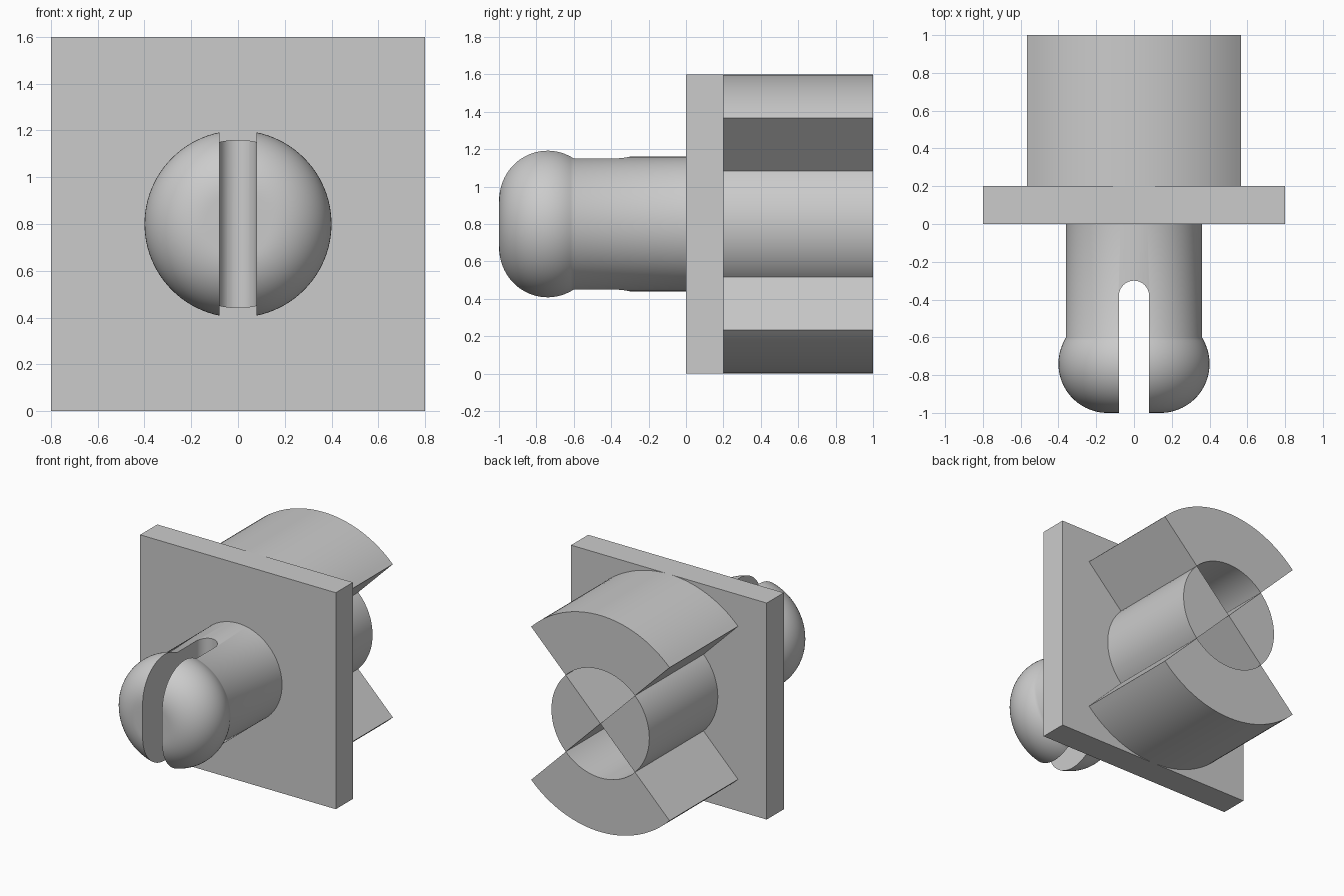
import bpy, bmesh
from math import sin, cos, pi, radians
from mathutils import Vector, Matrix

if "Cube" in bpy.data.objects:
    bpy.data.objects.remove(bpy.data.objects["Cube"], do_unlink=True)

MID = 0.8  # height of the main axis
GREY = (0.6, 0.6, 0.6, 1.0)
grey = bpy.data.materials.new("plain_grey")
grey.use_nodes = True
grey.diffuse_color = GREY
grey.node_tree.nodes["Principled BSDF"].inputs["Base Color"].default_value = GREY


def finish(name, bm):
    bmesh.ops.recalc_face_normals(bm, faces=bm.faces)
    mesh = bpy.data.meshes.new(name)
    bm.to_mesh(mesh)
    bm.free()
    mesh.materials.append(grey)
    obj = bpy.data.objects.new(name, mesh)
    bpy.context.collection.objects.link(obj)
    return obj


def select(obj):
    bpy.ops.object.select_all(action='DESELECT')
    obj.select_set(True)
    bpy.context.view_layer.objects.active = obj


def smooth(obj):
    select(obj)
    bpy.ops.object.shade_smooth_by_angle(angle=radians(30))


def prism(name, points, offset):
    bm = bmesh.new()
    face = bm.faces.new([bm.verts.new(p) for p in points])
    grown = bmesh.ops.extrude_face_region(bm, geom=[face])
    verts = [v for v in grown["geom"] if isinstance(v, bmesh.types.BMVert)]
    bmesh.ops.translate(bm, verts=verts, vec=Vector(offset))
    return finish(name, bm)


def arc(radius, start, end, steps):
    angles = [start + (end - start) * i / steps for i in range(steps + 1)]
    return [(radius * cos(a), radius * sin(a)) for a in angles]


# Square flange
bm = bmesh.new()
bmesh.ops.create_cube(bm, size=1, matrix=Matrix.Translation((0, 0.1, MID))
                      @ Matrix.Diagonal((1.6, 0.2, 1.6, 1)))
finish("square_flange", bm)


# Rear coupling: hollow jaws above and below, solid quarters at the sides
def rear_sector(name, outline):
    smooth(prism(name, [(x, 0.2, MID + z) for x, z in outline], (0, 0.8, 0)))


for name, centre in (("upper_jaw", pi / 2), ("lower_jaw", -pi / 2)):
    a, b = centre - pi / 4, centre + pi / 4
    rear_sector(name, arc(0.8, a, b, 32) + arc(0.4, b, a, 32))
for name, centre in (("left_core", 0), ("right_core", pi)):
    rear_sector(name, [(0, 0)] + arc(0.4, centre - pi / 4, centre + pi / 4, 32))

# Front peg: straight shaft with a rounded head, turned about the y axis
head = [(0.14 + r, -0.74 + y) for r, y in arc(0.26, radians(32.6), -pi / 2, 28)]
profile = [(0, 0), (0.36, 0), (0.36, -0.6)] + head[1:] + [(0, -1)]
bm = bmesh.new()
verts = [bm.verts.new((r, y, MID)) for r, y in profile]
edges = [bm.edges.new(pair) for pair in zip(verts, verts[1:])]
bmesh.ops.spin(bm, geom=verts + edges, cent=(0, 0, MID), axis=(0, 1, 0),
               angle=2 * pi, steps=96, use_merge=True)
bmesh.ops.remove_doubles(bm, verts=bm.verts, dist=0.0001)
peg = finish("split_peg", bm)

# Slot with a round inner end, cut right through the peg
outline = [(-0.08, -1.2), (0.08, -1.2)] + [(x, y - 0.38) for x, y in arc(0.08, 0, pi, 20)]
cutter = prism("slot_cutter", [(x, y, MID - 0.6) for x, y in outline], (0, 0, 1.2))
cutter.hide_render = True
slot = peg.modifiers.new("slot", 'BOOLEAN')
slot.operation = 'DIFFERENCE'
slot.solver = 'EXACT'
slot.object = cutter
select(peg)
bpy.ops.object.modifier_apply(modifier=slot.name)
bpy.data.objects.remove(cutter, do_unlink=True)
smooth(peg)
